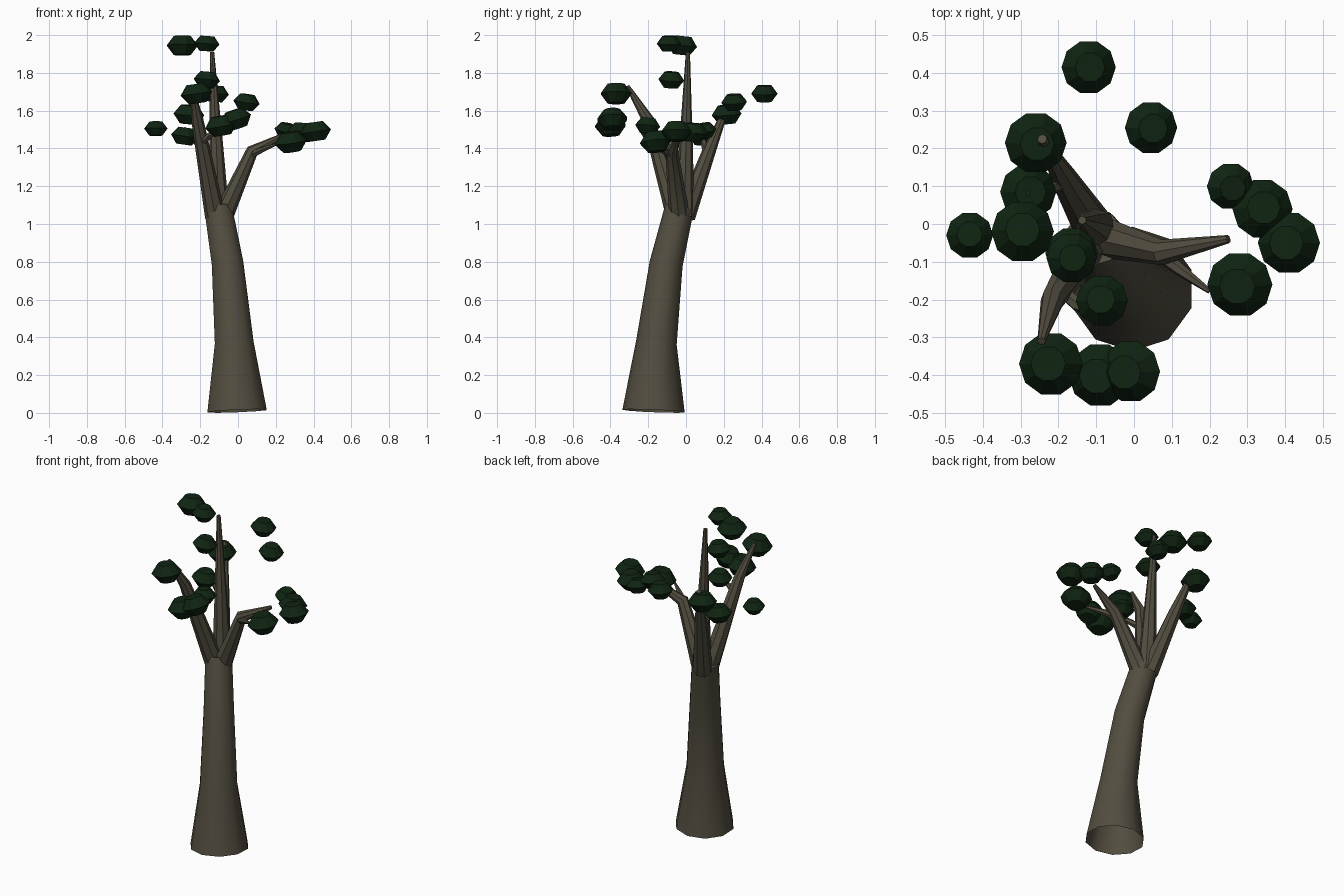
import bpy, bmesh, math
from mathutils import Vector, Matrix

if "Cube" in bpy.data.objects:
    bpy.data.objects.remove(bpy.data.objects["Cube"])


def material(name, rgb):
    m = bpy.data.materials.new(name)
    m.diffuse_color = (*rgb, 1)
    m.use_nodes = True
    m.node_tree.nodes["Principled BSDF"].inputs["Base Color"].default_value = m.diffuse_color
    return m


BARK = material("bark brown", (0.085, 0.074, 0.050))
LEAF = material("leaf dark green", (0.005, 0.018, 0.006))


def make_object(name, bm, mat):
    bmesh.ops.recalc_face_normals(bm, faces=bm.faces)
    me = bpy.data.meshes.new(name)
    bm.to_mesh(me)
    bm.free()
    me.materials.append(mat)
    ob = bpy.data.objects.new(name, me)
    bpy.context.collection.objects.link(ob)
    return ob


def bridge(bm, rings):
    n = len(rings[0])
    for a, b in zip(rings, rings[1:]):
        for i in range(n):
            j = (i + 1) % n
            bm.faces.new((a[i], a[j], b[j], b[i]))


def tube(name, path, sides):
    """Tapered limb through (x, y, z, radius) points, open at its base."""
    pts = [Vector(p[:3]) for p in path]
    bm = bmesh.new()
    rings = []
    for k, p in enumerate(pts):
        before = (p - pts[k - 1]).normalized() if k > 0 else Vector()
        after = (pts[k + 1] - p).normalized() if k < len(pts) - 1 else Vector()
        t = (before + after).normalized()
        u = Vector((0, 1, 0))
        u = (u - t * u.dot(t)).normalized()
        v = t.cross(u)
        ring = []
        for i in range(sides):
            a = math.tau * i / sides
            ring.append(bm.verts.new(p + path[k][3] * (u * math.cos(a) + v * math.sin(a))))
        rings.append(ring)
    bridge(bm, rings)
    bm.faces.new(rings[-1])
    ob = make_object(name, bm, BARK)
    bpy.ops.object.select_all(action='DESELECT')
    ob.select_set(True)
    bpy.context.view_layer.objects.active = ob
    bpy.ops.object.shade_smooth_by_angle(angle=math.radians(40))


def leaf_clump(name, x, y, z, r, tilt_x, tilt_y):
    """Flattened ten-sided puff: wide middle, narrower flat top and bottom."""
    bm = bmesh.new()
    rings = []
    for s, h in ((0.55, -0.60), (1, 0), (0.55, 0.60)):
        rings.append([bm.verts.new((r * s * math.cos(math.tau * i / 10),
                                    r * s * math.sin(math.tau * i / 10), r * h))
                      for i in range(10)])
    bridge(bm, rings)
    bm.faces.new(rings[0])
    bm.faces.new(rings[-1])
    ob = make_object(name, bm, LEAF)
    ob.matrix_world = (Matrix.Translation((x, y, z))
                       @ Matrix.Rotation(math.radians(tilt_y), 4, 'Y')
                       @ Matrix.Rotation(math.radians(tilt_x), 4, 'X'))


# Leaning trunk
tube("trunk", [(-0.005, -0.172, 0.01, 0.165), (-0.02, -0.157, 0.37, 0.108),
               (-0.055, -0.105, 0.79, 0.088), (-0.105, -0.035, 1.085, 0.077)], 10)

# Main branches
tube("centre_branch", [(-0.10, -0.01, 1.04, 0.055), (-0.115, 0.0, 1.42, 0.036),
                       (-0.137, 0.01, 1.91, 0.011)], 8)
tube("right_branch", [(-0.08, -0.035, 1.04, 0.055), (0.075, -0.075, 1.385, 0.034),
                      (0.25, -0.04, 1.475, 0.011)], 8)
tube("back_branch", [(-0.11, -0.005, 1.04, 0.055), (-0.185, 0.12, 1.38, 0.036),
                     (-0.243, 0.225, 1.64, 0.013)], 8)
tube("left_branch", [(-0.12, -0.05, 1.04, 0.055), (-0.215, -0.20, 1.55, 0.032),
                     (-0.245, -0.31, 1.73, 0.011)], 8)

# Side twigs
tube("right_twig", [(0.06, -0.075, 1.36, 0.02), (0.12, -0.12, 1.39, 0.017),
                    (0.20, -0.178, 1.42, 0.007)], 6)
tube("left_twig", [(-0.19, -0.175, 1.43, 0.02), (-0.15, -0.215, 1.47, 0.017),
                   (-0.07, -0.245, 1.50, 0.007)], 6)
tube("back_twig", [(-0.18, 0.11, 1.36, 0.02), (-0.22, 0.095, 1.43, 0.016),
                   (-0.285, 0.08, 1.51, 0.007)], 6)

# Leaf clumps: x, y, z, radius, tilt about x, tilt about y
clumps = [
    (-0.12, 0.415, 1.69, 0.072, 0, 5), (0.045, 0.255, 1.645, 0.070, 3, 8),
    (-0.26, 0.215, 1.58, 0.082, 4, 4), (-0.28, 0.085, 1.465, 0.075, 0, 8),
    (-0.435, -0.03, 1.505, 0.062, -4, 0), (-0.295, -0.02, 1.945, 0.083, -6, 0),
    (-0.165, -0.09, 1.955, 0.067, 0, 4), (-0.165, -0.078, 1.763, 0.070, -3, 6),
    (-0.085, -0.203, 1.52, 0.069, -5, -4), (-0.22, -0.37, 1.69, 0.085, 0, -8),
    (-0.09, -0.40, 1.52, 0.085, 3, -10), (-0.01, -0.39, 1.555, 0.083, 3, -18),
    (0.255, 0.10, 1.495, 0.063, 8, 10), (0.34, 0.04, 1.485, 0.080, -4, 4),
    (0.41, -0.05, 1.49, 0.083, 0, -8), (0.28, -0.16, 1.435, 0.087, 6, -8),
]
for n, c in enumerate(clumps, 1):
    leaf_clump(f"leaf_clump_{n}", *c)
